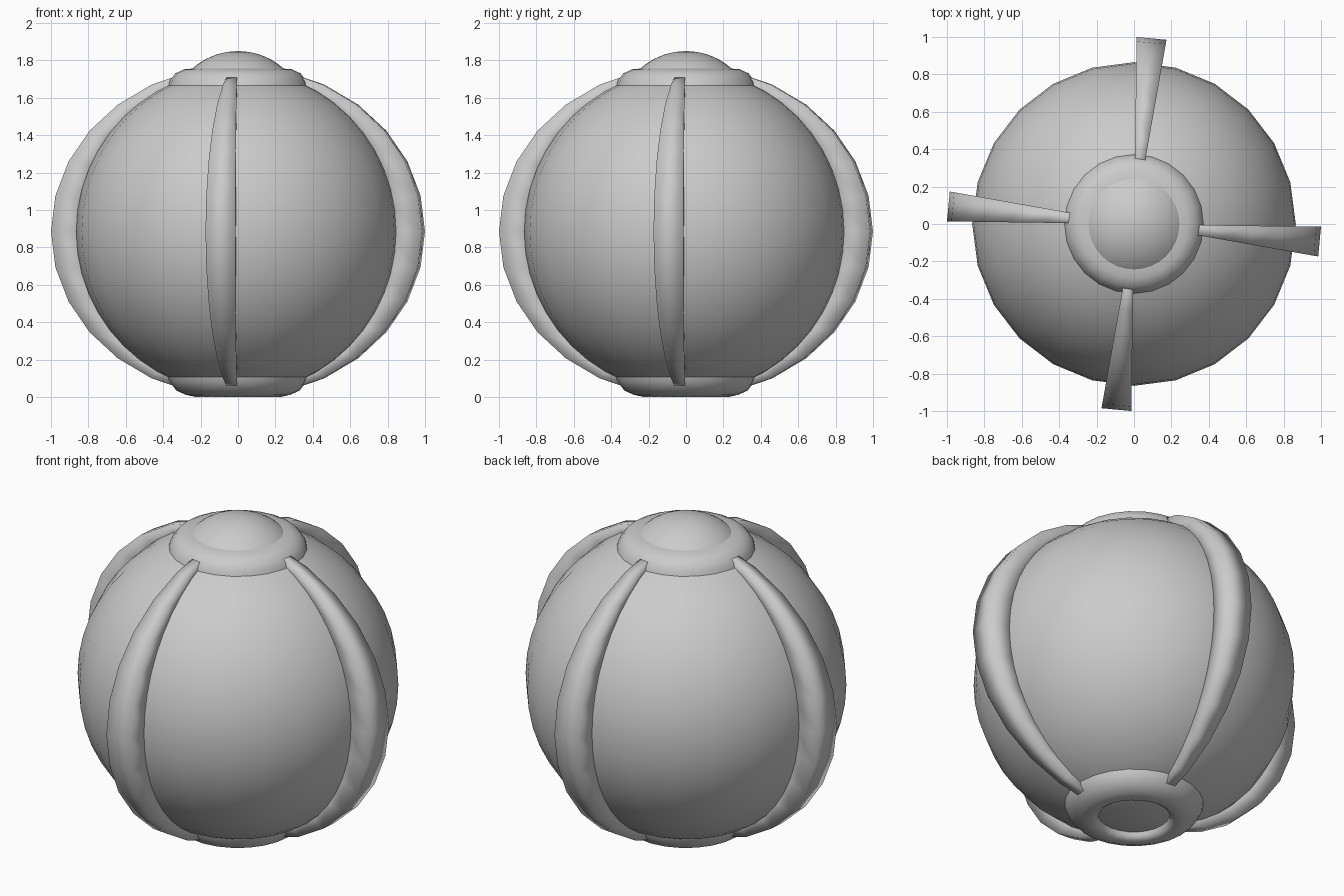
import bpy, bmesh
from math import sin, cos, radians, pi

if "Cube" in bpy.data.objects:
    bpy.data.objects.remove(bpy.data.objects["Cube"])

CZ = 0.885      # centre height of the ball


def finish(name, bm, angle=60):
    bmesh.ops.recalc_face_normals(bm, faces=bm.faces)
    me = bpy.data.meshes.new(name)
    bm.to_mesh(me)
    bm.free()
    ob = bpy.data.objects.new(name, me)
    bpy.context.collection.objects.link(ob)
    bpy.ops.object.select_all(action='DESELECT')
    ob.select_set(True)
    bpy.context.view_layer.objects.active = ob
    bpy.ops.object.shade_smooth_by_angle(angle=radians(angle))
    return ob


def lathe(name, profile, segs=24, closed=False, angle=60):
    bm = bmesh.new()
    vs = [bm.verts.new((r, 0, z)) for r, z in profile]
    pairs = list(zip(vs, vs[1:])) + ([(vs[-1], vs[0])] if closed else [])
    es = [bm.edges.new(p) for p in pairs]
    bmesh.ops.spin(bm, geom=vs + es, cent=(0, 0, 0), axis=(0, 0, 1),
                   angle=2 * pi, steps=segs)
    bmesh.ops.remove_doubles(bm, verts=bm.verts, dist=1e-4)
    return finish(name, bm, angle)


# inner ball
bm = bmesh.new()
bmesh.ops.create_uvsphere(bm, u_segments=24, v_segments=24, radius=0.865)
bmesh.ops.translate(bm, verts=bm.verts, vec=(0, 0, CZ))
finish("ball", bm)


# four swept ribs, each a thin wedge leaning clockwise
def rib(name, base):
    bm = bmesh.new()
    rows = []
    for i in range(13):
        t = radians(-75 + 12.5 * i)
        outer = (cos(t), CZ + 0.885 * sin(t))
        inner = (0.82 * cos(t), CZ + 0.82 * sin(t))
        a0, a1 = radians(base - 0.8), radians(base - 10)
        rows.append([bm.verts.new((r * cos(a), r * sin(a), z))
                     for (r, z), a in ((inner, a0), (outer, a0),
                                       (outer, a1), (inner, a1))])
    for p, q in zip(rows, rows[1:]):
        for j in range(4):
            k = (j + 1) % 4
            bm.faces.new((p[j], p[k], q[k], q[j]))
    bm.faces.new(rows[0])
    bm.faces.new(rows[-1][::-1])
    ob = finish(name, bm, 100)
    return ob


for n, a in (("right_rib", 0), ("back_rib", 90), ("left_rib", 180), ("front_rib", 270)):
    rib(n, a)

# collars at both poles
lathe("top_collar", [(0.375, 1.65), (0.365, 1.69), (0.335, 1.73), (0.29, 1.752),
                     (0.23, 1.757), (0.2, 1.70)], closed=True)
lathe("bottom_collar", [(0.375, 0.11), (0.365, 0.08), (0.33, 0.035), (0.28, 0.012),
                        (0.225, 0.0), (0.195, 0.02), (0.19, 0.08)], closed=True)

# domed cap on top
R, H = 0.243, 0.093
S = (R * R + H * H) / (2 * H)
dome = [(0, 1.757)]
for i in range(7):
    r = R * cos(i * pi / 12)
    dome.append((r if i < 6 else 0, 1.757 + H - S + (S * S - r * r) ** 0.5))
lathe("cap", dome, segs=32, angle=35)
